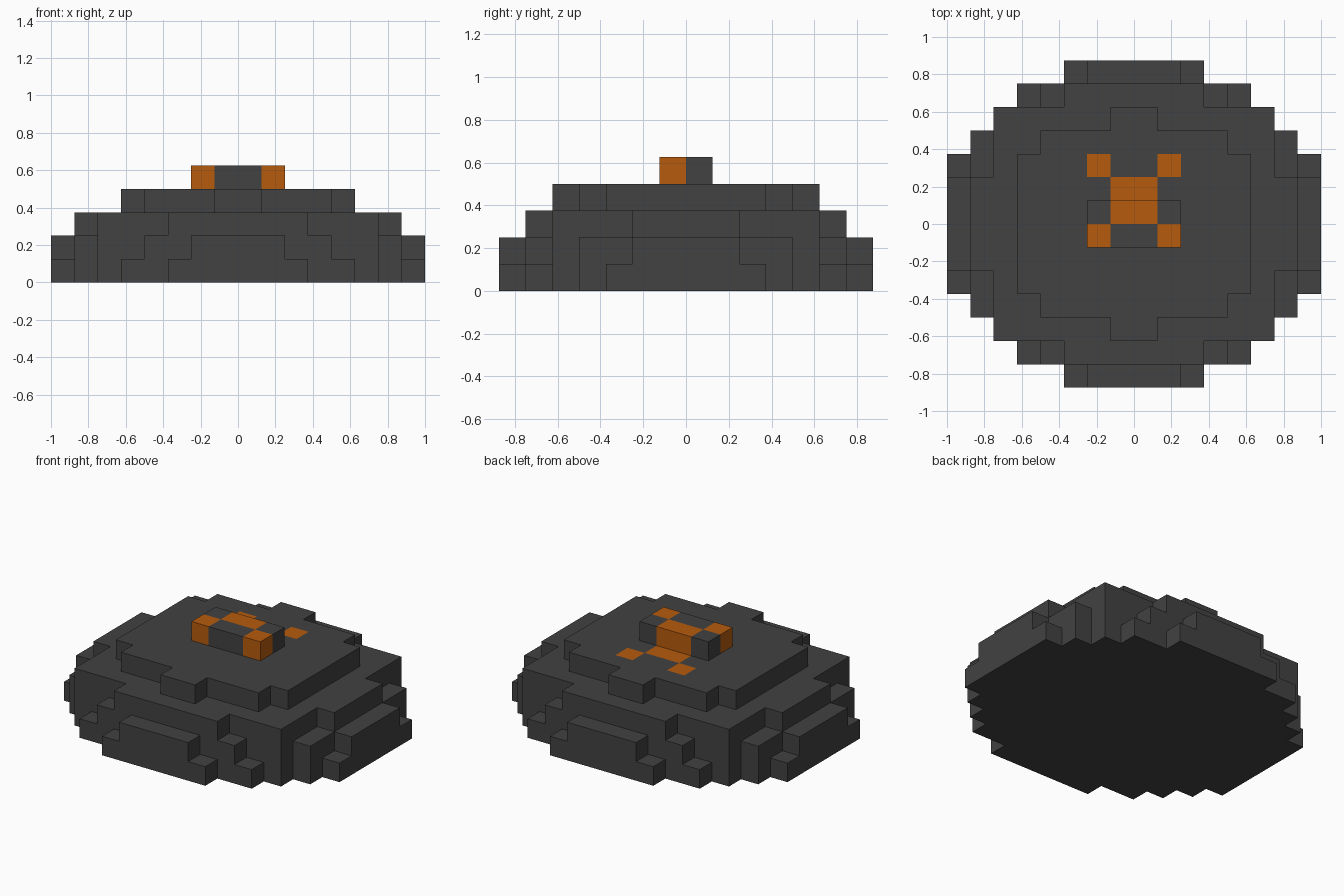
import bpy
import bmesh
from mathutils import Vector

cube = bpy.data.objects.get("Cube")
if cube:
    bpy.data.objects.remove(cube, do_unlink=True)

UNIT = 0.125  # size of one block


def make_material(name, rgb):
    mat = bpy.data.materials.new(name)
    mat.use_nodes = True
    color = (*rgb, 1)
    mat.diffuse_color = color
    mat.node_tree.nodes["Principled BSDF"].inputs["Base Color"].default_value = color
    return mat


MATERIALS = [make_material("charcoal", (0.054, 0.054, 0.054)),
             make_material("orange", (0.47, 0.105, 0.004))]


def block(x0, x1, y0, y1, z):
    return {(x, y, z) for x in range(x0, x1) for y in range(y0, y1)}


def tier(z, half_widths):
    """Symmetric tier: half width of each row, from the centre outwards."""
    cells = set()
    for row, w in enumerate(half_widths):
        cells |= block(-w, w, row, row + 1, z) | block(-w, w, -row - 1, -row, z)
    return cells


# Stepped mound, one tier per level
tiers = {
    "bottom_tier": tier(0, [8, 8, 8, 7, 6, 5, 3]),
    "lower_tier": tier(1, [8, 8, 7, 7, 6, 4, 2]),
    "upper_tier": tier(2, [7, 7, 6, 6, 6, 3]),
    "cap_tier": tier(3, [5, 5, 5, 4, 1]),
    "top_bar": block(-2, 2, -1, 1, 4),
}
solid = set().union(*tiers.values())

# Orange cross marking over the bar and the cap
orange = block(-1, 1, 0, 1, 4) | block(-1, 1, 1, 2, 3)
for x in (-2, 1):
    orange |= {(x, -1, 4), (x, 2, 3)}


def build(name, cells):
    """Skin a set of blocks, leaving out the faces hidden between blocks."""
    bm = bmesh.new()
    for cell in sorted(cells):
        centre = Vector(cell) + Vector((0.5, 0.5, 0.5))
        for axis in range(3):
            for sign in (-1, 1):
                n = Vector((0, 0, 0))
                n[axis] = sign
                if tuple(int(c) for c in Vector(cell) + n) in solid:
                    continue
                u = Vector((0, 0, 0))
                u[(axis + 1) % 3] = 0.5
                v = n.cross(u)
                mid = centre + n * 0.5
                corners = (mid - u - v, mid + u - v, mid + u + v, mid - u + v)
                face = bm.faces.new([bm.verts.new(c * UNIT) for c in corners])
                face.material_index = int(cell in orange)
    bmesh.ops.remove_doubles(bm, verts=bm.verts, dist=0.001)
    mesh = bpy.data.meshes.new(name)
    bm.to_mesh(mesh)
    bm.free()
    for mat in MATERIALS:
        mesh.materials.append(mat)
    bpy.context.collection.objects.link(bpy.data.objects.new(name, mesh))


for part, cells in tiers.items():
    build(part, cells)
